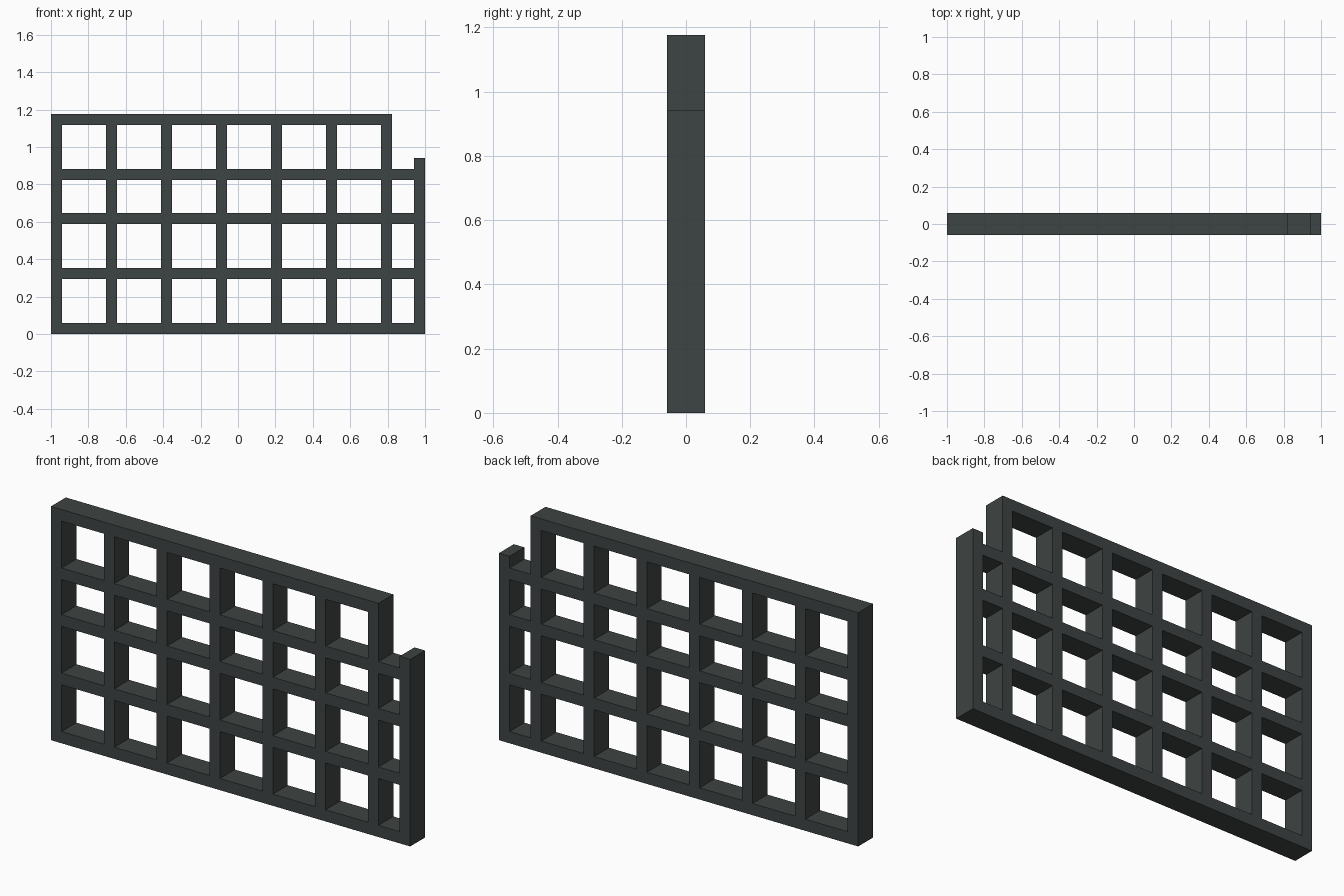
import bpy, bmesh
from mathutils import Vector

if "Cube" in bpy.data.objects:
    bpy.data.objects.remove(bpy.data.objects["Cube"])

U = 1 / 17                               # bar width; every size is a multiple of it
POSTS = [0, 5, 10, 15, 20, 25, 30, 33]   # left edges of upright bars
RAILS = [0, 5, 10, 14, 19]               # bottom edges of cross bars
STUB_TOP = 16                            # top of the short right-hand post
NOTCH_X = 31                             # right of this, the upper corner is missing

iron = bpy.data.materials.new("dark iron")
iron.diffuse_color = (0.048, 0.058, 0.056, 1)
iron.use_nodes = True
iron.node_tree.nodes["Principled BSDF"].inputs["Base Color"].default_value = iron.diffuse_color

xs = sorted({e for p in POSTS for e in (p, p + 1)})
zs = sorted({e for r in RAILS for e in (r, r + 1)} | {STUB_TOP})


def filled(x, z):
    """True where the lattice cell starting at x, z is solid."""
    if x in POSTS:
        return x < NOTCH_X or z < STUB_TOP
    return z in RAILS and (x < NOTCH_X or z < STUB_TOP)


# Front profile of the lattice, as one welded sheet
bm = bmesh.new()
grid = {}


def vert(x, z):
    if (x, z) not in grid:
        grid[x, z] = bm.verts.new((x * U - 1, -U, z * U))
    return grid[x, z]


for x0, x1 in zip(xs, xs[1:]):
    for z0, z1 in zip(zs, zs[1:]):
        if filled(x0, z0):
            bm.faces.new([vert(x0, z0), vert(x1, z0), vert(x1, z1), vert(x0, z1)])

# Give the sheet its thickness, keeping the front faces
ext = bmesh.ops.extrude_face_region(bm, geom=bm.faces[:], use_keep_orig=True)
back = [g for g in ext["geom"] if isinstance(g, bmesh.types.BMVert)]
bmesh.ops.translate(bm, verts=back, vec=Vector((0, 2 * U, 0)))
bmesh.ops.recalc_face_normals(bm, faces=bm.faces[:])

mesh = bpy.data.meshes.new("lattice_fence")
bm.to_mesh(mesh)
bm.free()
mesh.materials.append(iron)
bpy.context.collection.objects.link(bpy.data.objects.new("lattice_fence", mesh))
